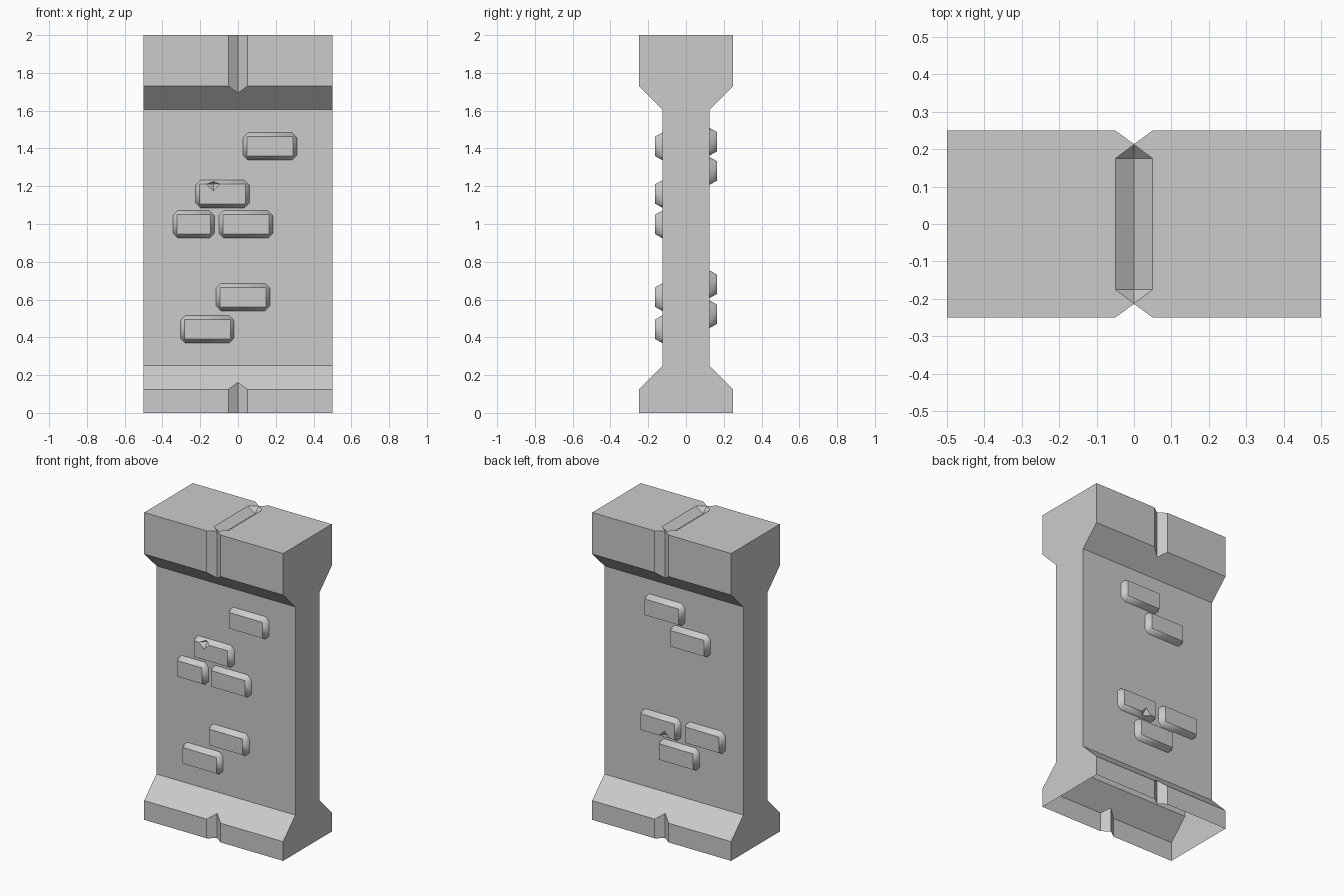
import bpy, bmesh, math

if "Cube" in bpy.data.objects:
    bpy.data.objects.remove(bpy.data.objects["Cube"])


def make_object(name, bm):
    bmesh.ops.recalc_face_normals(bm, faces=bm.faces)
    mesh = bpy.data.meshes.new(name)
    bm.to_mesh(mesh)
    bm.free()
    ob = bpy.data.objects.new(name, mesh)
    bpy.context.collection.objects.link(ob)
    return ob


def prism(name, points, axis, length):
    """Extrude a closed profile along an axis."""
    bm = bmesh.new()
    face = bm.faces.new([bm.verts.new(p) for p in points])
    ext = bmesh.ops.extrude_face_region(bm, geom=[face])
    verts = [g for g in ext["geom"] if isinstance(g, bmesh.types.BMVert)]
    bmesh.ops.translate(bm, verts=verts, vec=[a * length for a in axis])
    return make_object(name, bm)


def hull(name, points):
    bm = bmesh.new()
    for p in points:
        bm.verts.new(p)
    bmesh.ops.convex_hull(bm, input=bm.verts[:])
    bmesh.ops.dissolve_limit(bm, angle_limit=0.01, verts=bm.verts[:], edges=bm.edges[:])
    return make_object(name, bm)


def cut(ob, cutter):
    cutter.hide_render = True
    mod = ob.modifiers.new("cut", 'BOOLEAN')
    mod.operation = 'DIFFERENCE'
    mod.solver = 'EXACT'
    mod.object = cutter
    bpy.context.view_layer.objects.active = ob
    bpy.ops.object.modifier_apply(modifier=mod.name)
    bpy.data.objects.remove(cutter)


# Wall body: I-shaped section, wide foot and cap
half = [(0.25, 0), (0.25, 0.125), (0.125, 0.25), (0.125, 1.605), (0.25, 1.73), (0.25, 2)]
profile = half + [(-y, z) for y, z in reversed(half)]
wall = prism("wall_body", [(-0.5, y, z) for y, z in profile], (1, 0, 0), 1.0)

# Upright V joints on the front and back of foot and cap
for s in (-1, 1):
    v = [(-0.05, s * 0.25), (0, s * 0.2135), (0.05, s * 0.25), (0.05, s * 0.35), (-0.05, s * 0.35)]
    cut(wall, prism("joint_cutter", [(x, y, -0.1) for x, y in v], (0, 0, 1), 2.2))

# Boat-shaped groove along the top
pts = [(x, y, 2) for x in (-0.05, 0.05) for y in (-0.175, 0.175)]
pts += [(0, y, z) for y in (-0.175, 0.175) for z in (1.963, 2.037)]
pts += [(0, -0.2125, 2), (0, 0.2125, 2)]
cut(wall, hull("groove_cutter", pts))

# Underside is open
bm = bmesh.new()
bm.from_mesh(wall.data)
under = [f for f in bm.faces if f.calc_center_median().z < 0.001]
bmesh.ops.delete(bm, geom=under, context='FACES')
bm.to_mesh(wall.data)
bm.free()


def brick(name, x0, x1, z0, side, chip=None):
    """Raised brick: octagonal base tapering to a rectangular face."""
    h, c, t = 0.146, 0.026, 0.021
    z1 = z0 + h
    yb, yf = side * 0.125, side * 0.163
    base = [(x0 + c, z0), (x1 - c, z0), (x1, z0 + c), (x1, z1 - c),
            (x1 - c, z1), (x0 + c, z1), (x0, z1 - c), (x0, z0 + c)]
    pts = [(x, yb, z) for x, z in base]
    pts += [(x, yf, z) for x in (x0 + t, x1 - t) for z in (z0 + t, z1 - t)]
    ob = hull(name, pts)
    if chip:
        # Small diamond chip on the edge of the brick face
        cx, cz = chip
        r = 0.037
        dirs = [(r, 0, 0), (-r, 0, 0), (0, r, 0), (0, -r, 0), (0, 0, r), (0, 0, -r)]
        cut(ob, hull("chip_cutter", [(cx + a, yf + b, cz + d) for a, b, d in dirs]))
    bpy.ops.object.select_all(action='DESELECT')
    ob.select_set(True)
    bpy.context.view_layer.objects.active = ob
    bpy.ops.object.shade_smooth_by_angle(angle=math.radians(50))


# Front bricks
front = [(0.027, 0.312, 1.338, None), (-0.224, 0.061, 1.086, (-0.13, 1.212)),
         (-0.345, -0.125, 0.925, None), (-0.101, 0.184, 0.925, None),
         (-0.116, 0.169, 0.54, None), (-0.305, -0.02, 0.37, None)]
# Back bricks
back = [(-0.081, 0.204, 1.363, None), (-0.265, 0.02, 1.208, None),
        (-0.052, 0.233, 0.608, (0.042, 0.629)), (-0.371, -0.086, 0.608, None),
        (-0.185, 0.1, 0.449, None)]
for label, side, rows in (("front", -1, front), ("back", 1, back)):
    for i, (x0, x1, z0, chip) in enumerate(rows):
        brick(f"{label}_brick_{i + 1}", x0, x1, z0, side, chip)
